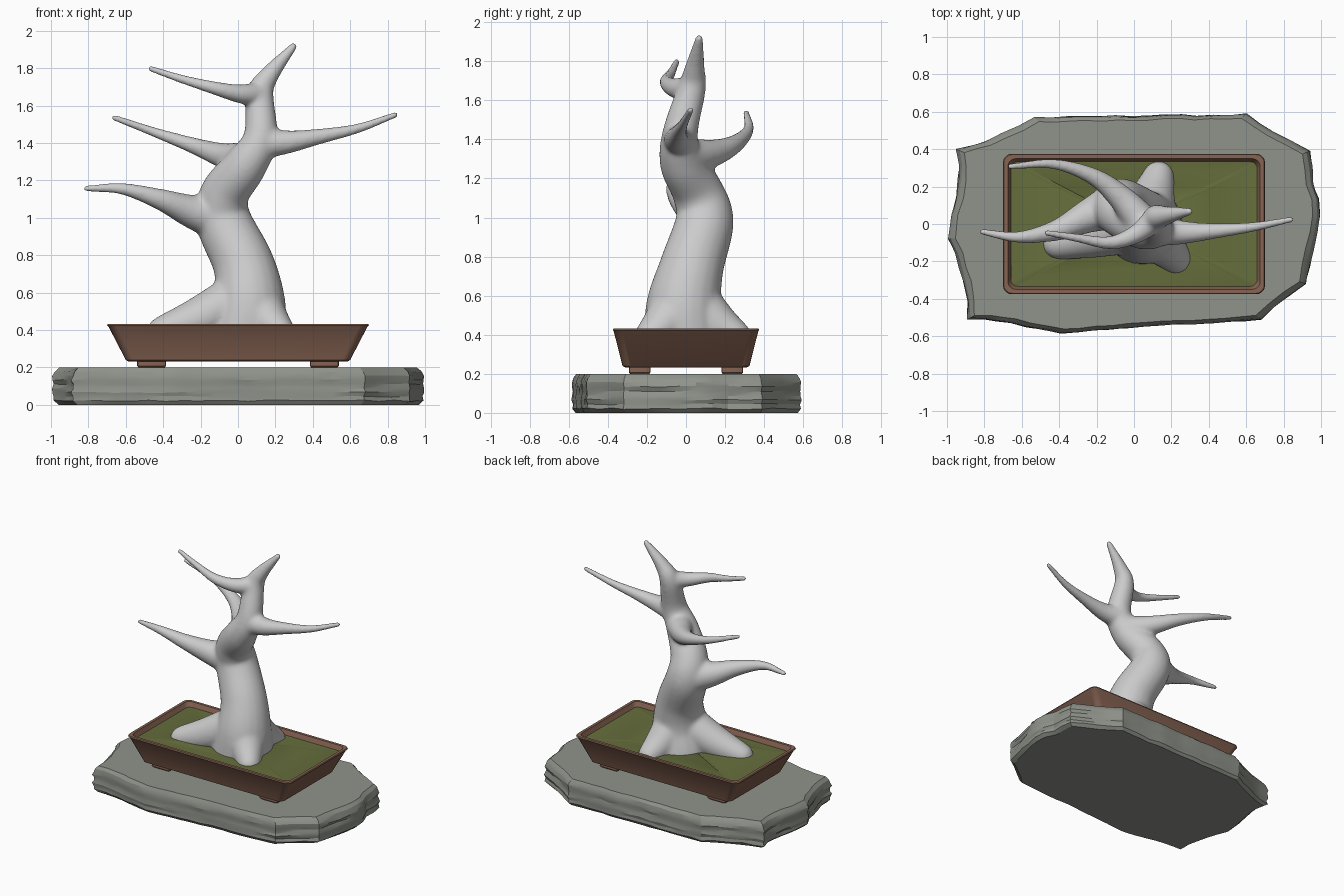
import bpy, math, random
from mathutils import Vector, Quaternion
from mathutils.kdtree import KDTree

if "Cube" in bpy.data.objects:
    bpy.data.objects.remove(bpy.data.objects["Cube"])

random.seed(4)


def material(name, rgb):
    m = bpy.data.materials.new(name)
    m.diffuse_color = (*rgb, 1)
    m.use_nodes = True
    m.node_tree.nodes["Principled BSDF"].inputs["Base Color"].default_value = m.diffuse_color
    return m


def make(name, verts, faces, mat=None, angle=None):
    me = bpy.data.meshes.new(name)
    me.from_pydata(verts, [], faces)
    me.update()
    ob = bpy.data.objects.new(name, me)
    bpy.context.collection.objects.link(ob)
    if mat:
        me.materials.append(mat)
    if angle:
        bpy.ops.object.select_all(action='DESELECT')
        ob.select_set(True)
        bpy.context.view_layer.objects.active = ob
        bpy.ops.object.shade_smooth_by_angle(angle=math.radians(angle))
    return ob


def loft(rings):
    """Closed skin through rings of equal length, capped at both ends."""
    n = len(rings[0])
    verts = [v for r in rings for v in r]
    faces = [(k * n + i, k * n + (i + 1) % n, (k + 1) * n + (i + 1) % n, (k + 1) * n + i)
             for k in range(len(rings) - 1) for i in range(n)]
    faces += [tuple(reversed(range(n))), tuple(range((len(rings) - 1) * n, len(rings) * n))]
    return verts, faces


def rounded_rect(hx, hy, z, r=.045, steps=5):
    pts = []
    for q, (sx, sy) in enumerate([(1, 1), (-1, 1), (-1, -1), (1, -1)]):
        for i in range(steps + 1):
            a = math.pi / 2 * (q + i / steps)
            pts.append((sx * (hx - r) + r * math.cos(a), sy * (hy - r) + r * math.sin(a), z))
    return pts


def spline(pts, steps=8):
    """Catmull-Rom through (x, y, z, radius) points."""
    p = [Vector(q) for q in pts]
    p = [2 * p[0] - p[1]] + p + [2 * p[-1] - p[-2]]
    out = []
    for i in range(1, len(p) - 2):
        a, b, c, d = p[i - 1:i + 3]
        for s in range(steps):
            t = s / steps
            out.append((2 * b + (c - a) * t + (2 * a - 5 * b + 4 * c - d) * t * t
                        + (3 * b - a - 3 * c + d) * t ** 3) / 2)
    return out + [p[-2]]


def limb(pts, n=20):
    """Tapering tube with a rounded far end; returns mesh data and its samples."""
    samples = spline(pts)
    end = samples[-1].copy()
    t = (samples[-1] - samples[-2]).to_3d().normalized()
    for a in (30, 58, 82):
        d, s = math.sin(math.radians(a)), math.cos(math.radians(a))
        samples.append(Vector((*(end.to_3d() + t * end.w * d), end.w * s)))
    pos = [s.to_3d() for s in samples]
    u, prev, rings = None, None, []
    for i, c in enumerate(pos):
        t = (pos[min(i + 1, len(pos) - 1)] - pos[max(i - 1, 0)]).normalized()
        u = t.orthogonal().normalized() if prev is None else prev.rotation_difference(t) @ u
        prev = t
        rings.append([c + (Quaternion(t, 2 * math.pi * k / n) @ u) * samples[i].w for k in range(n)])
    return loft(rings), samples


stone = material("stone", (0.28, 0.295, 0.26))
clay = material("clay", (0.24, 0.125, 0.085))
moss_mat = material("moss", (0.13, 0.155, 0.045))

# Stone slab: irregular outline stacked in rough layers
outline = [(-.94, .24), (-.98, .05), (-.995, -.08), (-.91, -.32), (-.89, -.51), (-.66, -.53),
           (-.39, -.585), (.68, -.51), (.92, -.32), (.995, .05), (.94, .39), (.75, .49),
           (.6, .59), (-.53, .57), (-.8, .44), (-.95, .4)]
edge = []
for i, a in enumerate(outline):
    a, b = Vector(a), Vector(outline[(i + 1) % len(outline)])
    cuts = max(1, round((b - a).length / .09))
    for k in range(cuts):
        edge.append(a.lerp(b, k / cuts) * (1 + (random.uniform(-.014, .008) if k else 0)))
layers = []
for k in range(10):
    z = .2 * k / 9
    inset = {0: .03, 8: .014, 9: .04}.get(k, .004 * (k % 3))
    ring = []
    for p in edge:
        s = 1 - inset + random.uniform(-.006, .004)
        ring.append((p.x * s, p.y * s, z + (random.uniform(-.004, .004) if 0 < k < 9 else 0)))
    layers.append(ring)
make("stone_slab", *loft(layers), stone, 20)

# Pot: one continuous profile, outside, rim and inside
profile = [(.585, .31, .232), (.6, .325, .24), (.692, .37, .418), (.7, .375, .424),
           (.696, .371, .432), (.675, .35, .432), (.655, .33, .38), (.57, .3, .26)]
make("pot", *loft([rounded_rect(*p) for p in profile]), clay, 35)

# Pot feet
for sx in (-1, 1):
    for sy in (-1, 1):
        rings = [[(x + sx * .462, y + sy * .237, z) for x, y, z in rounded_rect(.077 - i, .056 - i, h, .012, 2)]
                 for i, h in ((.007, .2), (0, .208), (0, .245))]
        make("pot_foot", *loft(rings), clay, 30)

# Moss bed, gently mounded
moss = [rounded_rect(.655, .331, .36)]
for k in range(6):
    s = 1 - k / 5.5
    moss.append([(x, y, z + random.uniform(-.002, .002))
                 for x, y, z in rounded_rect(.658 * s, .333 * s, .398 + .014 * (1 - s * s), .035 * s)])
make("moss", *loft(moss), moss_mat, 40)

# Trunk path (x, y, z, radius)
trunk = [(.04, 0, .36, .22), (.06, -.01, .55, .195), (.03, .03, .75, .165), (-.075, .095, .98, .15),
         (-.07, .06, 1.13, .132), (.04, -.02, 1.28, .115), (.12, -.03, 1.43, .092),
         (.118, .03, 1.66, .073), (.17, .045, 1.765, .052), (.295, .067, 1.915, .019)]

# Branch paths: low left, rear sweeping left, right, upper left
branches = [
    [(-.1, .1, 1), (-.25, .04, 1.035), (-.42, -.035, 1.1), (-.62, -.07, 1.155), (-.81, -.042, 1.157)],
    [(.06, -.01, 1.31), (-.07, .14, 1.33), (-.22, .255, 1.38), (-.43, .32, 1.452), (-.66, .308, 1.535)],
    [(.12, -.03, 1.4), (.26, -.045, 1.405), (.43, -.037, 1.434), (.64, -.015, 1.478), (.84, .024, 1.55)],
    [(.12, .03, 1.66), (.01, -.055, 1.663), (-.13, -.1, 1.695), (-.3, -.075, 1.742), (-.465, -.048, 1.797)]]
limbs = [trunk]
for path, start in zip(branches, (.13, .1, .09, .07)):
    limbs.append([(*p, .015 + (start - .015) * (1 - k / 4) ** 1.45) for k, p in enumerate(path)])

# Surface roots flaring from the trunk foot: left, back, front right
foot = Vector((.06, 0, .6))
for x, y in ((-.4, -.105), (.13, .25), (.22, -.18)):
    tip = Vector((x, y, .39))
    mid = foot.lerp(tip, .55) - Vector((0, 0, .02))
    limbs.append([(*foot, .145), (*mid, .122), (*tip, .088)])

# Tree: all limbs in one mesh
verts, faces, samples = [], [], []
for pts in limbs:
    (v, f), s = limb(pts)
    faces += [tuple(i + len(verts) for i in face) for face in f]
    verts += v
    samples += s
tree = make("tree", verts, faces)

# Fuse the limbs into one skin
fuse = tree.modifiers.new("fuse", 'REMESH')
fuse.mode = 'VOXEL'
fuse.voxel_size = 0.01
tree.data = bpy.data.meshes.new_from_object(tree.evaluated_get(bpy.context.evaluated_depsgraph_get()))
tree.modifiers.clear()

# Blend the joints, sparing the thin twigs
kd = KDTree(len(samples))
for i, s in enumerate(samples):
    kd.insert(s.to_3d(), i)
kd.balance()
group = tree.vertex_groups.new(name="blend")
for v in tree.data.vertices:
    r = samples[kd.find(v.co)[1]].w
    group.add([v.index], min(1, max(.06, (r - .02) / .05)), 'REPLACE')
blend = tree.modifiers.new("blend", 'SMOOTH')
blend.factor = 0.5
blend.iterations = 30
blend.vertex_group = "blend"
for p in tree.data.polygons:
    p.use_smooth = True
